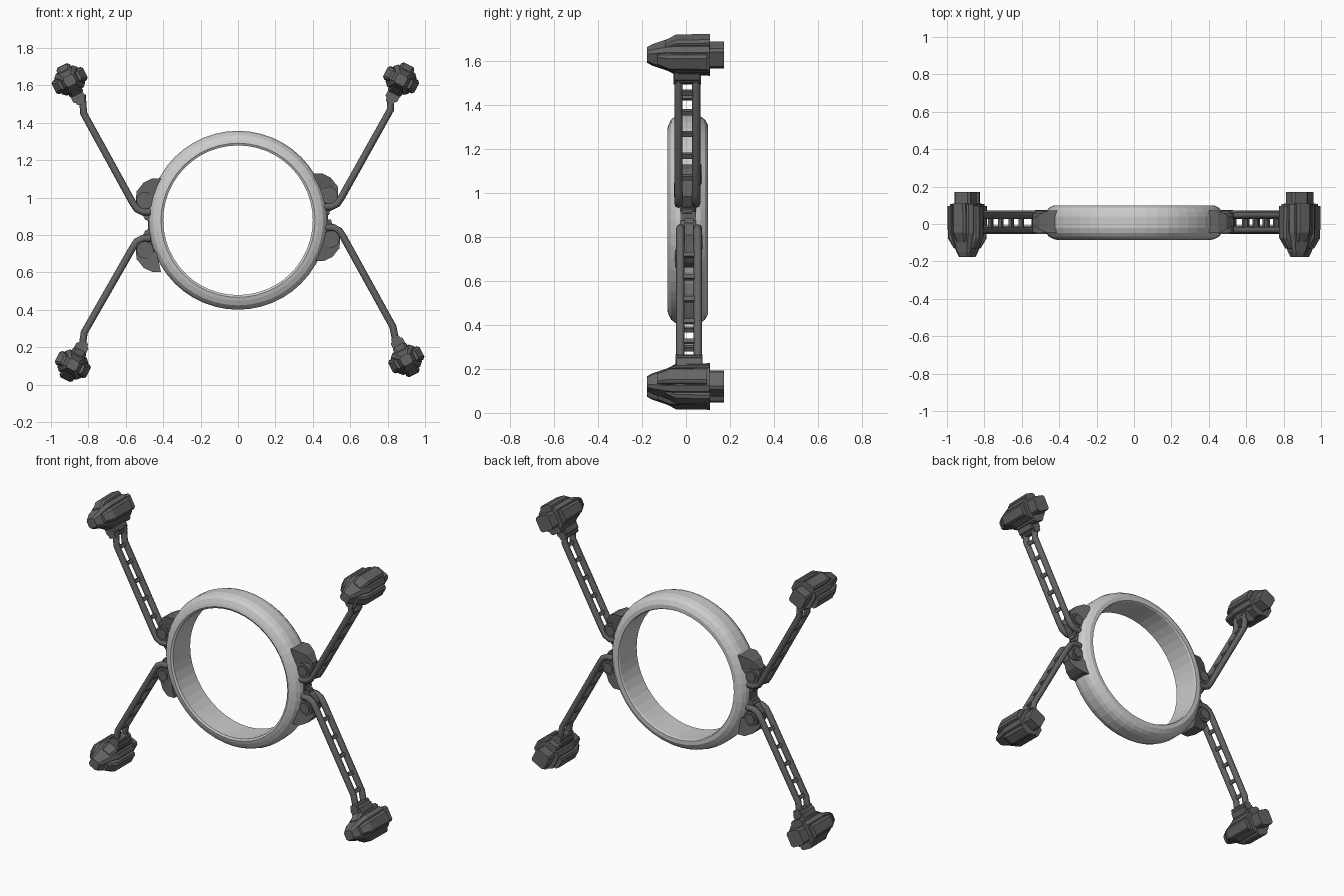
import bpy, bmesh, math
from mathutils import Vector, Matrix

if "Cube" in bpy.data.objects:
    bpy.data.objects.remove(bpy.data.objects["Cube"])

dark = bpy.data.materials.new("dark_grey")
dark.diffuse_color = (0.13, 0.13, 0.13, 1)
dark.use_nodes = True
dark.node_tree.nodes["Principled BSDF"].inputs["Base Color"].default_value = dark.diffuse_color


def finish(name, bm, mat=dark):
    bmesh.ops.recalc_face_normals(bm, faces=bm.faces)
    me = bpy.data.meshes.new(name)
    bm.to_mesh(me)
    bm.free()
    ob = bpy.data.objects.new(name, me)
    bpy.context.collection.objects.link(ob)
    if mat:
        me.materials.append(mat)
    return ob


def loft(bm, loops, mtx=Matrix(), cyclic=False):
    """Skin equal-length loops of 3D points, capping the ends unless cyclic."""
    rows = [[bm.verts.new(mtx @ Vector(p)) for p in lp] for lp in loops]
    n = len(rows[0])
    for i in range(len(rows) if cyclic else len(rows) - 1):
        a, b = rows[i], rows[(i + 1) % len(rows)]
        for k in range(n):
            bm.faces.new((a[k], a[(k + 1) % n], b[(k + 1) % n], b[k]))
    if not cyclic:
        bm.faces.new(rows[0])
        bm.faces.new(rows[-1])


def octagon(a, b, c, y, cx=0, cz=0):
    """Chamfered rectangle in the xz plane, half sizes a and b, chamfer c."""
    pts = [(a, -b + c), (a, b - c), (a - c, b), (-a + c, b),
           (-a, b - c), (-a, -b + c), (-a + c, -b), (a - c, -b)]
    return [(x + cx, y, z + cz) for x, z in pts]


def circle(r, y, n=16):
    return [(r * math.cos(2 * math.pi * k / n), y, r * math.sin(2 * math.pi * k / n)) for k in range(n)]


# Central ring
profile = [(.400, -.078), (.412, -.085), (.430, -.080), (.455, -.068), (.470, -.048), (.478, -.022),
           (.478, .040), (.470, .066), (.455, .086), (.430, .100), (.405, .100), (.400, .092)]
bm = bmesh.new()
SEG = 48
loft(bm, [[(r * math.cos(t), y, .879 + r * math.sin(t)) for r, y in profile]
          for t in (2 * math.pi * i / SEG for i in range(SEG))], cyclic=True)
finish("ring", bm, None)


def rails(name, path, ys):
    cu = bpy.data.curves.new(name, 'CURVE')
    cu.dimensions = '3D'
    cu.bevel_depth = .019
    cu.bevel_resolution = 2
    cu.use_fill_caps = True
    for y in ys:
        sp = cu.splines.new('POLY')
        sp.points.add(len(path) - 1)
        for p, (x, z) in zip(sp.points, path):
            p.co = (x, y, z, 1)
    ob = bpy.data.objects.new(name, cu)
    cu.materials.append(dark)
    bpy.context.collection.objects.link(ob)


# label, side, up, pivot, knee, arm end, pod centre, y middle
arms = [
    ("upper_right", 1, 1, (.487, 1.013), (.815, 1.47), (.818, 1.55), (.872, 1.630), .006),
    ("upper_left", -1, 1, (-.497, .985), (-.825, 1.45), (-.833, 1.55), (-.900, 1.626), .006),
    ("lower_right", 1, -1, (.497, .778), (.828, .31), (.848, .21), (.900, .133), .014),
    ("lower_left", -1, -1, (-.497, .720), (-.822, .28), (-.837, .18), (-.883, .107), .014),
]

for label, sx, sz, (px, pz), knee, end, (hx, hz), ym in arms:
    local = lambda u, v: (px + sx * u, pz + sz * v)

    # Pair of bent rails hooking under the pivot
    hip = local(.066, -.012)
    path = [local(-.03, -.062), local(.012, -.062), local(.045, -.045), hip, knee, end]
    rails(label + "_rails", path, (ym - .040, ym + .040))

    # Rungs between the rails
    bm = bmesh.new()
    ang = math.atan2(knee[1] - hip[1], knee[0] - hip[0])
    spots = [(hip[0] + (knee[0] - hip[0]) * t, hip[1] + (knee[1] - hip[1]) * t)
             for t in (.15, .36, .57, .78, .97)] + [(end[0], end[1] - sz * .03)]
    for x, z in spots:
        m = Matrix.Translation((x, ym, z)) @ Matrix.Rotation(-ang, 4, 'Y') @ Matrix.Diagonal((.022, .07, .02, 1))
        bmesh.ops.create_cube(bm, size=1, matrix=m)
    finish(label + "_rungs", bm)

    # Pivot drum with raised cap
    bm = bmesh.new()
    m = Matrix.Translation((px, ym, pz))
    loft(bm, [circle(.046, -.052), circle(.046, .052)], m)
    loft(bm, [circle(.032, -.060), circle(.032, .060)], m)
    finish(label + "_pivot", bm)

    # Hinge cover, narrowing outward, and a thin tongue between the rails
    outline = [(-.085, .117), (-.038, .117, ), (.008, .095), (.043, .050), (.030, .035), (-.02, .03), (-.06, .0)]
    width = [.060, .060, .042, .020, .020, .045, .060]
    bm = bmesh.new()
    loft(bm, [[(local(u, v)[0], .011 + s * w, local(u, v)[1]) for (u, v), w in zip(outline, width)]
              for s in (-1, 1)])
    tongue = [(-.06, .09), (.0, .09), (.046, .05), (.050, -.03), (.02, -.075), (.005, -.085), (.0, -.105), (-.06, -.11)]
    loft(bm, [[(local(u, v)[0], ym + s * .021, local(u, v)[1]) for u, v in tongue] for s in (-1, 1)])
    finish(label + "_hinge", bm)

    # Pod: tapered core, side cheeks, top and bottom plates, rear block
    tilt = math.radians(27)
    base = Matrix.Translation((hx, 0, hz)) @ Matrix.Rotation(sx * tilt if sz > 0 else math.pi - sx * tilt, 4, 'Y')
    bm = bmesh.new()
    loft(bm, [octagon(.030, .028, .010, -.177), octagon(.042, .040, .014, -.150),
              octagon(.058, .058, .018, -.085), octagon(.070, .066, .020, -.045),
              octagon(.070, .066, .020, .108)], base)
    loft(bm, [octagon(.062, .026, .008, -.130), octagon(.094, .038, .012, -.075),
              octagon(.094, .040, .012, .095)], base)
    loft(bm, [octagon(.030, .060, .008, -.095), octagon(.040, .088, .012, -.045),
              octagon(.040, .090, .012, .110)], base)
    loft(bm, [octagon(.048, .048, .012, .100), octagon(.048, .048, .012, .172)], base)
    finish(label + "_pod", bm)

    # Neck clamp joining arm and pod
    bm = bmesh.new()
    loft(bm, [octagon(.036, .030, .010, ym + y, 0, -.092) for y in (-.058, .058)], base)
    loft(bm, [octagon(.024, .022, .008, ym + y, 0, -.118) for y in (-.062, .062)], base)
    finish(label + "_neck", bm)

# Mounts joining the hinges on each side of the ring
for name, s, zc in (("right_mount", 1, .895), ("left_mount", -1, .853)):
    shape = [(.45, .10), (.50, .07), (.505, .045), (.482, .02), (.482, -.02), (.505, -.045), (.50, -.07), (.45, -.10)]
    bm = bmesh.new()
    loft(bm, [[(s * x, y, zc + z) for x, z in shape] for y in (-.025, .045)])
    finish(name, bm)
